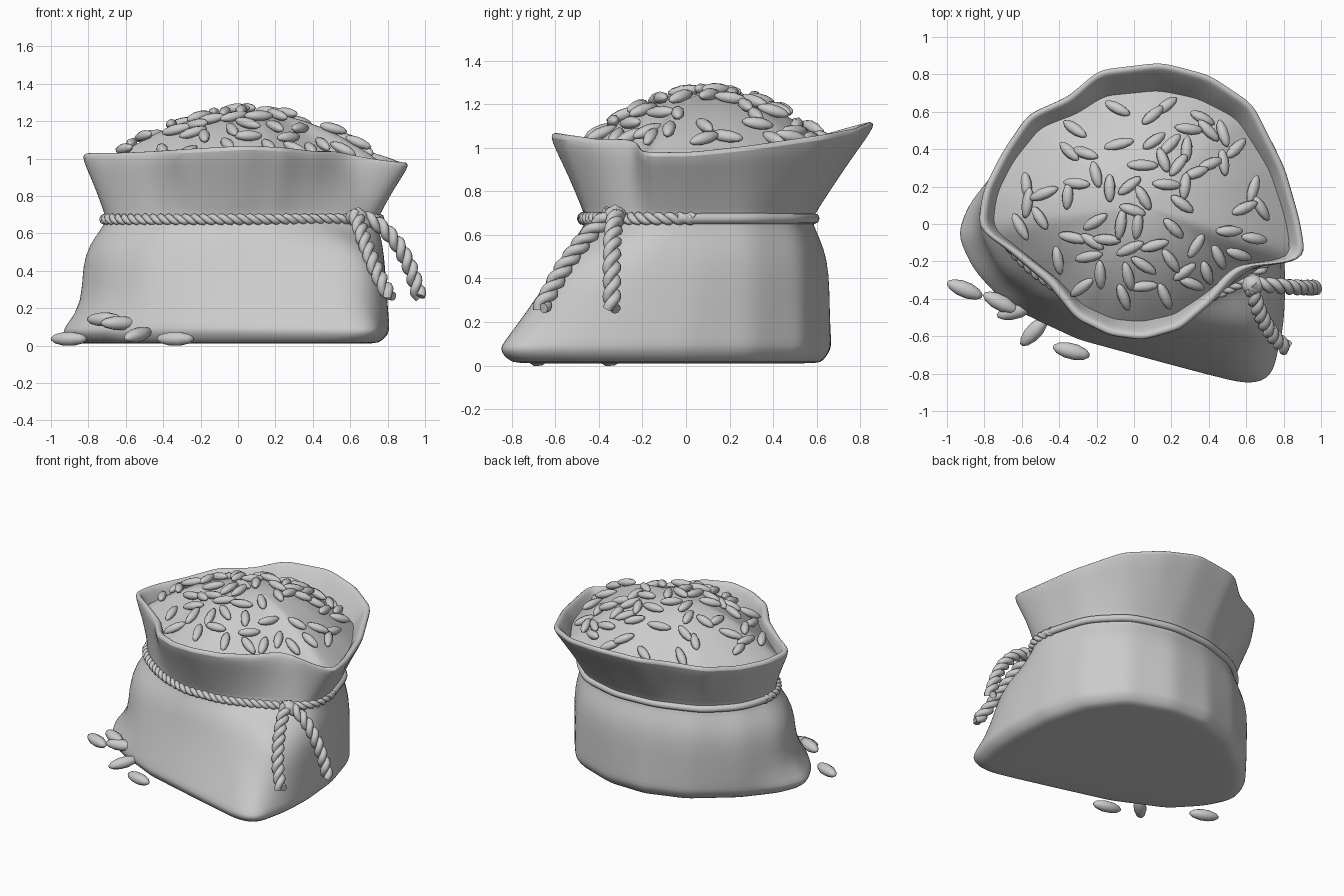
import bpy, bmesh, math, random
from mathutils import Vector, Matrix

if "Cube" in bpy.data.objects:
    bpy.data.objects.remove(bpy.data.objects["Cube"])

N = 120
random.seed(7)


def ring(pts, z=None, passes=3):
    """Resample an outline at N equal angles round the origin, lightly smoothed."""
    pol = sorted((math.atan2(p[1], p[0]) % math.tau, math.hypot(p[0], p[1]),
                  p[2] if z is None else z) for p in pts)
    pol = [(pol[-1][0] - math.tau,) + pol[-1][1:]] + pol + [(pol[0][0] + math.tau,) + pol[0][1:]]
    out = []
    for i in range(N):
        a = math.tau * i / N
        for p, q in zip(pol, pol[1:]):
            if p[0] <= a <= q[0]:
                # straight chord between neighbouring outline points
                A = Vector((p[1] * math.cos(p[0]), p[1] * math.sin(p[0])))
                B = Vector((q[1] * math.cos(q[0]), q[1] * math.sin(q[0])))
                d = Vector((math.cos(a), math.sin(a)))
                e = B - A
                r = (A.x * e.y - A.y * e.x) / (d.x * e.y - d.y * e.x)
                t = (a - p[0]) / (q[0] - p[0])
                out.append(Vector((r * d.x, r * d.y, p[2] + t * (q[2] - p[2]))))
                break
    for _ in range(passes):
        out = [(out[i - 1] + 2 * out[i] + out[(i + 1) % N]) / 4 for i in range(N)]
    return out


def mix(a, b, t, z=None):
    r = [p.lerp(q, t) for p, q in zip(a, b)]
    return [Vector((p.x, p.y, z)) for p in r] if z is not None else r


def grow(r, d, dz=0):
    """Push a ring outward (or inward) by d and up by dz."""
    out = []
    for p in r:
        f = Vector((p.x, p.y, 0)).normalized()
        out.append(p + f * d + Vector((0, 0, dz)))
    return out


def finish(bm, name, angle=60):
    bmesh.ops.recalc_face_normals(bm, faces=bm.faces)
    me = bpy.data.meshes.new(name)
    bm.to_mesh(me)
    bm.free()
    ob = bpy.data.objects.new(name, me)
    bpy.context.collection.objects.link(ob)
    for o in bpy.context.selected_objects:
        o.select_set(False)
    bpy.context.view_layer.objects.active = ob
    ob.select_set(True)
    bpy.ops.object.shade_smooth_by_angle(angle=math.radians(angle))
    return ob


def loft(rings, name, cap_first=False, cap_last=False):
    bm = bmesh.new()
    vs = [[bm.verts.new(p) for p in r] for r in rings]
    for a, b in zip(vs, vs[1:]):
        for i in range(N):
            j = (i + 1) % N
            bm.faces.new((a[i], a[j], b[j], b[i]))
    if cap_first:
        bm.faces.new(vs[0])
    if cap_last:
        bm.faces.new(vs[-1])
    return finish(bm, name)


# Sack outlines at the base, belly, neck and rim
base = ring([(.62, -.865), (.74, -.83), (.80, -.55), (.81, -.3), (.785, 0), (.7, .3), (.52, .54), (.2, .66),
             (-.1, .665), (-.4, .565), (-.7, .33), (-.89, .1), (-.95, -.06), (-.86, -.25), (-.68, -.44),
             (-.3, -.62), (.1, -.73), (.4, -.81)], .08, 1)
belly = ring([(.79, -.2), (.78, -.45), (.69, -.62), (.5, -.61), (.2, -.58), (-.2, -.53), (-.5, -.43),
              (-.72, -.26), (-.83, -.05), (-.84, .1), (-.7, .36), (-.4, .57), (-.1, .65), (.2, .66),
              (.52, .54), (.7, .31), (.78, .05)], .43)
neck = ring([(.755, -.05), (.73, -.2), (.62, -.28), (.43, -.37), (.2, -.45), (-.1, -.46), (-.33, -.38),
             (-.53, -.25), (-.68, -.1), (-.715, .05), (-.64, .28), (-.45, .46), (-.15, .56), (.15, .58),
             (.45, .5), (.65, .3)], .67, 5)
rim = ring([(.925, -.19, .98), (.89, .02, .98), (.81, .3, 1.01), (.64, .645, 1.06), (.41, .8, 1.09),
            (.15, .87, 1.12), (-.19, .83, 1.11), (-.355, .685, 1.07), (-.57, .59, 1.05), (-.71, .38, 1.02),
            (-.81, .18, 1.02), (-.84, -.03, 1.03), (-.7, -.12, 1.03), (-.46, -.32, 1.04),
            (-.31, -.51, 1.05), (-.13, -.6, 1.06), (.05, -.625, 1.07), (.25, -.565, 1.06),
            (.42, -.42, 1.04), (.54, -.28, 1.04), (.63, -.215, 1.02), (.8, -.225, .985)], None, 1)

# Sack: body, flared collar, rounded lip and inner lining in one skin
low = [Vector((p.x * .93, p.y * .93, .012)) for p in base]
flat = [Vector((p.x * .87, p.y * .87, .01)) for p in base]
# the left corner pinches in quickly above the base, like a pillow ear
lower = []
for p, q in zip(base, belly):
    v = p.lerp(q, .45 + .55 * min(1, max(0, (-p.x - .5) / .35)))
    lower.append(Vector((v.x, v.y, .235)))
sack = loft([flat, low, grow(base, -.017, -.035), base, grow(mix(base, lower, .15), .004, .0), lower, belly,
             mix(belly, neck, .3, .54), mix(belly, neck, .75, .62), neck, mix(neck, rim, .12),
             mix(neck, rim, .5), grow(mix(neck, rim, .8), .01), grow(rim, .003, -.015), grow(rim, -.013, 0),
             grow(rim, -.033, 0), grow(rim, -.05, -.02), grow(mix(neck, rim, .8), -.05),
             grow(mix(neck, rim, .45), -.05)], "sack", cap_first=True)
sub = sack.modifiers.new("soften", 'SUBSURF')
sub.levels = sub.render_levels = 1

# Grain mound filling the mouth
C = Vector((.05, .1, 0))
edge = grow(mix(neck, rim, .66), -.04)


def mound_point(i, s):
    p = edge[i] - C
    return Vector((C.x + p.x * s, C.y + p.y * s, 1.25 - .31 * s * s))


loft([[mound_point(i, s) for i in range(N)] for s in (1.02, .9, .78, .65, .52, .4, .28, .16, .06)],
     "grain_mound", cap_last=True)


# Grains: short faceted spindles
def add_grain(bm, loc, fwd, up, length, width, sides=7):
    x = fwd.normalized()
    y = up.cross(x).normalized()
    m = Matrix((x, y, x.cross(y))).transposed().to_4x4()
    prof = [(-.5, .22), (-.38, .66), (-.15, .97), (.12, 1), (.38, .68), (.5, .22)]
    vs = [[bm.verts.new(loc + m @ Vector((l * length, w * width / 2 * math.cos(math.tau * k / sides),
                                          w * width * .45 * math.sin(math.tau * k / sides))))
           for k in range(sides)] for l, w in prof]
    for a, b in zip(vs, vs[1:]):
        for k in range(sides):
            j = (k + 1) % sides
            bm.faces.new((a[k], a[j], b[j], b[k]))
    bm.faces.new(vs[0])
    bm.faces.new(vs[-1])


bm = bmesh.new()
placed = []
for _ in range(3000):
    i, s = random.randrange(N), .88 * random.random() ** .6
    p = mound_point(i, s)
    if len(placed) >= 66 or any((p - q).length < .075 for q in placed):
        continue
    placed.append(p)
    out = Vector((edge[i].x - C.x, edge[i].y - C.y, 0))
    up = (out.normalized() * (.62 * s / out.length) + Vector((0, 0, 1))).normalized()
    a = random.uniform(0, math.tau)
    d = Vector((math.cos(a), math.sin(a), random.uniform(-.15, .15)))
    d -= up * d.dot(up) * .7
    add_grain(bm, p + up * .02, d, up, random.uniform(.14, .165), .062)
finish(bm, "grains_on_mound")

# Spilled grains by the left corner
bm = bmesh.new()
for x, y, z, deg, tilt in ((-.905, -.35, .036, -22, 0), (-.715, -.42, .14, -27, 0), (-.635, -.465, .12, 15, 0),
                           (-.535, -.575, .058, 47, .2), (-.335, -.68, .036, -14, 0)):
    a = math.radians(deg)
    add_grain(bm, Vector((x, y, z)), Vector((math.cos(a), math.sin(a), tilt)), Vector((0, 0, 1)), .2, .085, 10)
finish(bm, "spilled_grains")


# Rope helpers
def dense(pts, step=.012, passes=25):
    out = []
    for a, b in zip(pts, pts[1:]):
        n = max(1, round((b - a).length / step))
        out += [a.lerp(b, k / n) for k in range(n)]
    out.append(pts[-1])
    for _ in range(passes):
        out[1:-1] = [(out[i - 1] + 2 * out[i] + out[i + 1]) / 4 for i in range(1, len(out) - 1)]
    return out


def tubes(paths, radius, name):
    cu = bpy.data.curves.new(name, 'CURVE')
    cu.dimensions = '3D'
    cu.bevel_depth, cu.bevel_resolution, cu.use_fill_caps = radius, 2, True
    for path in paths:
        sp = cu.splines.new('POLY')
        sp.points.add(len(path) - 1)
        for q, p in zip(sp.points, path):
            q.co = (*p, 1)
    ob = bpy.data.objects.new(name, cu)
    bpy.context.collection.objects.link(ob)
    for o in bpy.context.selected_objects:
        o.select_set(False)
    bpy.context.view_layer.objects.active = ob
    ob.select_set(True)
    bpy.ops.object.convert(target='MESH')
    bpy.ops.object.shade_smooth_by_angle(angle=math.radians(60))


def twisted(pts, ref, offset, radius, pitch, name):
    path, strands = dense(pts), []
    for phase in (0, math.pi):
        run, strand = 0, []
        for i, p in enumerate(path):
            t = (path[min(i + 1, len(path) - 1)] - path[max(i - 1, 0)]).normalized()
            n = t.cross(ref).normalized()
            b = t.cross(n)
            a = phase + math.tau * run / pitch
            strand.append(p + offset * (math.cos(a) * n + math.sin(a) * b))
            if i + 1 < len(path):
                run += (path[i + 1] - p).length
        strands.append(strand)
    tubes(strands, radius, name)


# Neck tie: twisted in front, plain cord round the back
loop = grow(neck, .013, .005)
half = N // 2
twisted(loop[half - 3:] + loop[:2], Vector((0, 0, 1)), .014, .0175, .1, "neck_rope_front")
tubes([loop[-1:] + loop[:half]], .025, "neck_rope_back")

# Hanging rope ends and the knot
twisted([Vector(p) for p in ((.63, -.32, .7), (.76, -.33, .65), (.86, -.34, .54), (.93, -.34, .4), (.97, -.34, .26))],
        Vector((0, 1, 0)), .02, .024, .14, "rope_end_right")
twisted([Vector(p) for p in ((.63, -.34, .7), (.66, -.45, .6), (.71, -.55, .47), (.76, -.62, .35), (.815, -.665, .26))],
        Vector((1, 0, 0)), .02, .024, .14, "rope_end_front")
bm = bmesh.new()
bmesh.ops.create_uvsphere(bm, u_segments=16, v_segments=10, radius=1,
                          matrix=Matrix.Translation((.635, -.325, .685)) @ Matrix.Diagonal((.06, .055, .048, 1)))
finish(bm, "knot")
